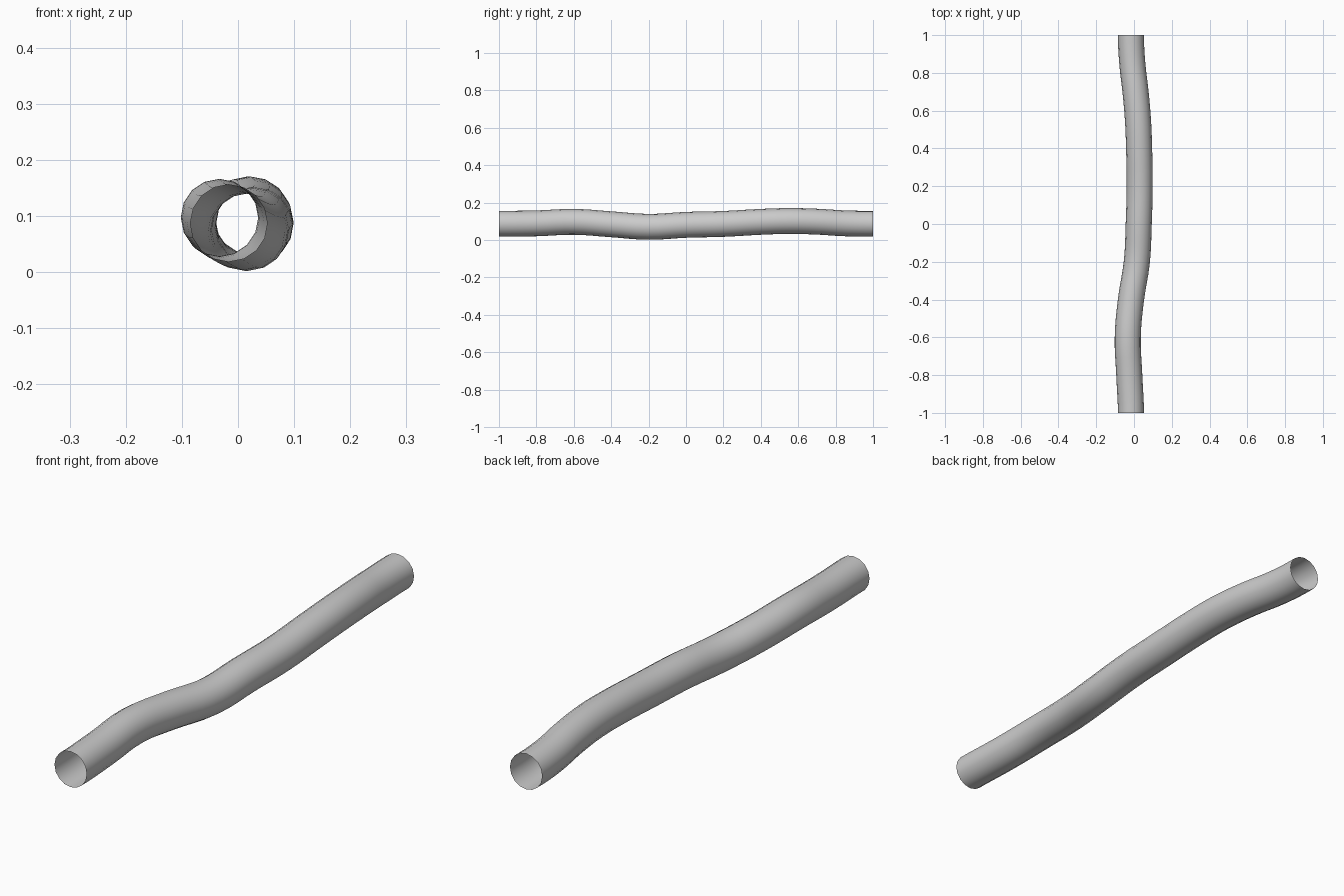
import bpy
from mathutils import Vector

if "Cube" in bpy.data.objects:
    bpy.data.objects.remove(bpy.data.objects["Cube"])

# Centre line of the wandering open tube
path = [(-0.016, -1.0, 0.087), (-0.025, -0.8, 0.089), (-0.033, -0.6, 0.097),
        (-0.016, -0.4, 0.084), (0.015, -0.2, 0.0705), (0.025, 0.0, 0.081),
        (0.030, 0.2, 0.086), (0.027, 0.4, 0.097), (0.021, 0.55, 0.1015),
        (0.008, 0.7, 0.098), (-0.009, 0.85, 0.089), (-0.016, 1.0, 0.087)]

curve = bpy.data.curves.new("tube", "CURVE")
curve.dimensions = "3D"
curve.resolution_u = 4
curve.bevel_depth = 0.069
curve.bevel_resolution = 6
curve.use_fill_caps = False
spline = curve.splines.new("BEZIER")
spline.bezier_points.add(len(path) - 1)
for point, co in zip(spline.bezier_points, path):
    point.co = co
    point.handle_left_type = point.handle_right_type = "AUTO"

# Square off both open ends
for point in (spline.bezier_points[0], spline.bezier_points[-1]):
    point.handle_left_type = point.handle_right_type = "FREE"
    point.handle_left = point.co - Vector((0, 0.06, 0))
    point.handle_right = point.co + Vector((0, 0.06, 0))

tube = bpy.data.objects.new("tube", curve)
bpy.context.collection.objects.link(tube)
bpy.context.view_layer.objects.active = tube
tube.select_set(True)
bpy.ops.object.convert(target="MESH")
bpy.ops.object.shade_smooth()
